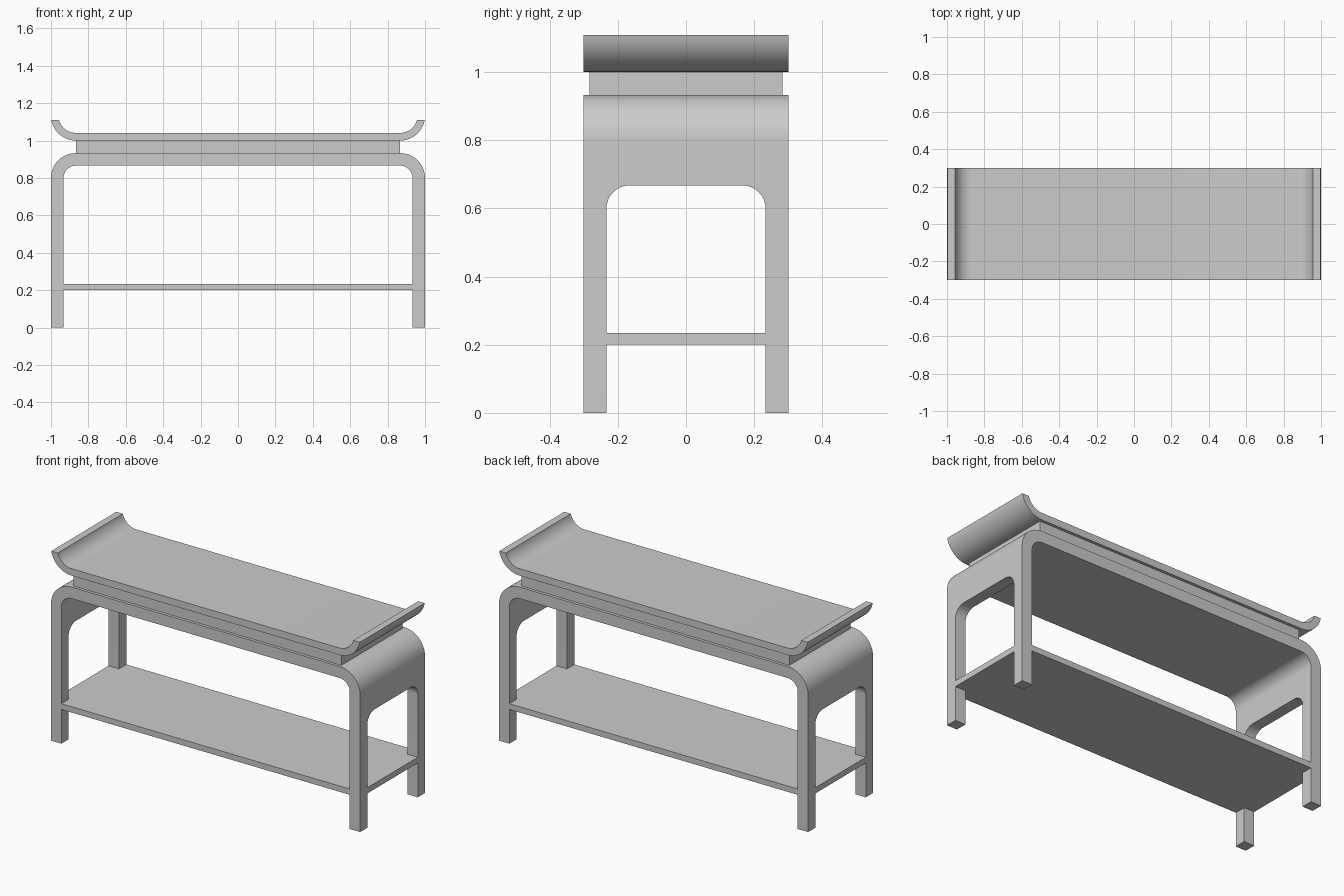
import bpy, bmesh
from math import cos, sin, pi, asin, radians

cube = bpy.data.objects.get("Cube")
if cube:
    bpy.data.objects.remove(cube, do_unlink=True)

grey = bpy.data.materials.new("light_grey")
grey.use_nodes = True
COLOUR = (0.6, 0.6, 0.6, 1)
grey.diffuse_color = COLOUR
grey.node_tree.nodes["Principled BSDF"].inputs["Base Color"].default_value = COLOUR


def arc(cx, cy, r, start, end, steps=16):
    """Points along a circular arc."""
    angles = [start + (end - start) * i / steps for i in range(steps + 1)]
    return [(cx + r * cos(a), cy + r * sin(a)) for a in angles]


def mirrored(half):
    """Close a half profile by reflecting it across the vertical axis."""
    return half + [(-u, v) for u, v in reversed(half)]


def extrude(name, points, place, offset):
    """Extrude a closed profile; place maps profile points into space."""
    bm = bmesh.new()
    face = bm.faces.new([bm.verts.new(place(u, v)) for u, v in points])
    moved = bmesh.ops.extrude_face_region(bm, geom=[face])["geom"]
    verts = [g for g in moved if isinstance(g, bmesh.types.BMVert)]
    bmesh.ops.translate(bm, verts=verts, vec=offset)
    bmesh.ops.recalc_face_normals(bm, faces=bm.faces)
    mesh = bpy.data.meshes.new(name)
    bm.to_mesh(mesh)
    bm.free()
    mesh.materials.append(grey)
    obj = bpy.data.objects.new(name, mesh)
    bpy.context.collection.objects.link(obj)
    return obj


def smooth(obj):
    bpy.ops.object.select_all(action="DESELECT")
    obj.select_set(True)
    bpy.context.view_layer.objects.active = obj
    bpy.ops.object.shade_smooth_by_angle(angle=radians(30))


WIDTH, DEPTH = 1.0, 0.3      # half sizes
LEG, BEND = 0.067, 0.133     # leg thickness and outer bend radius
BEND_X = WIDTH - BEND


def front_plane(x, z):
    return (x, -DEPTH, z)


# Bent frame: rounded waterfall ends and four legs
outer = [(WIDTH, 0)] + arc(BEND_X, 0.8, BEND, 0, pi / 2)
inner = arc(BEND_X, 0.8, BEND - LEG, pi / 2, 0) + [(WIDTH - LEG, 0)]
right_half = outer[::-1]
profile = outer + [(-x, z) for x, z in right_half]
profile += [(-x, z) for x, z in inner[::-1]] + inner
frame = extrude("leg_frame", profile, front_plane, (0, 2 * DEPTH, 0))

# Rounded openings through both ends
gap = DEPTH - LEG
opening = mirrored([(gap, -0.1)] + arc(gap - LEG, 0.6, LEG, 0, pi / 2))
cutter = extrude("end_opening_cutter", opening,
                 lambda y, z: (-1.2, y, z), (2.4, 0, 0))
cutter.hide_render = True
cut = frame.modifiers.new("end_openings", "BOOLEAN")
cut.operation, cut.solver, cut.object = "DIFFERENCE", "EXACT", cutter
bpy.context.view_layer.objects.active = frame
bpy.ops.object.modifier_apply(modifier=cut.name)
bpy.data.objects.remove(cutter, do_unlink=True)
smooth(frame)

# Tabletop with upturned ends
TIP, CURL_Z = 1.109, 1.133
def curl(r):
    return arc(BEND_X, CURL_Z, r, -pi / 2, asin((TIP - CURL_Z) / r))

under, over = curl(BEND), curl(0.092)
profile = under + over[::-1]
profile += [(-x, z) for x, z in over] + [(-x, z) for x, z in under[::-1]]
smooth(extrude("tabletop", profile, front_plane, (0, 2 * DEPTH, 0)))

# Recessed neck between frame and top
neck_y = 0.283
extrude("neck", mirrored([(BEND_X, 0.933), (BEND_X, 1.0)]),
        lambda x, z: (x, -neck_y, z), (0, 2 * neck_y, 0))

# Lower shelf, notched around the legs
half = [(WIDTH - LEG, -DEPTH), (WIDTH - LEG, -gap), (WIDTH, -gap),
        (WIDTH, gap), (WIDTH - LEG, gap), (WIDTH - LEG, DEPTH)]
extrude("lower_shelf", mirrored(half), lambda x, y: (x, y, 0.2), (0, 0, 0.034))
